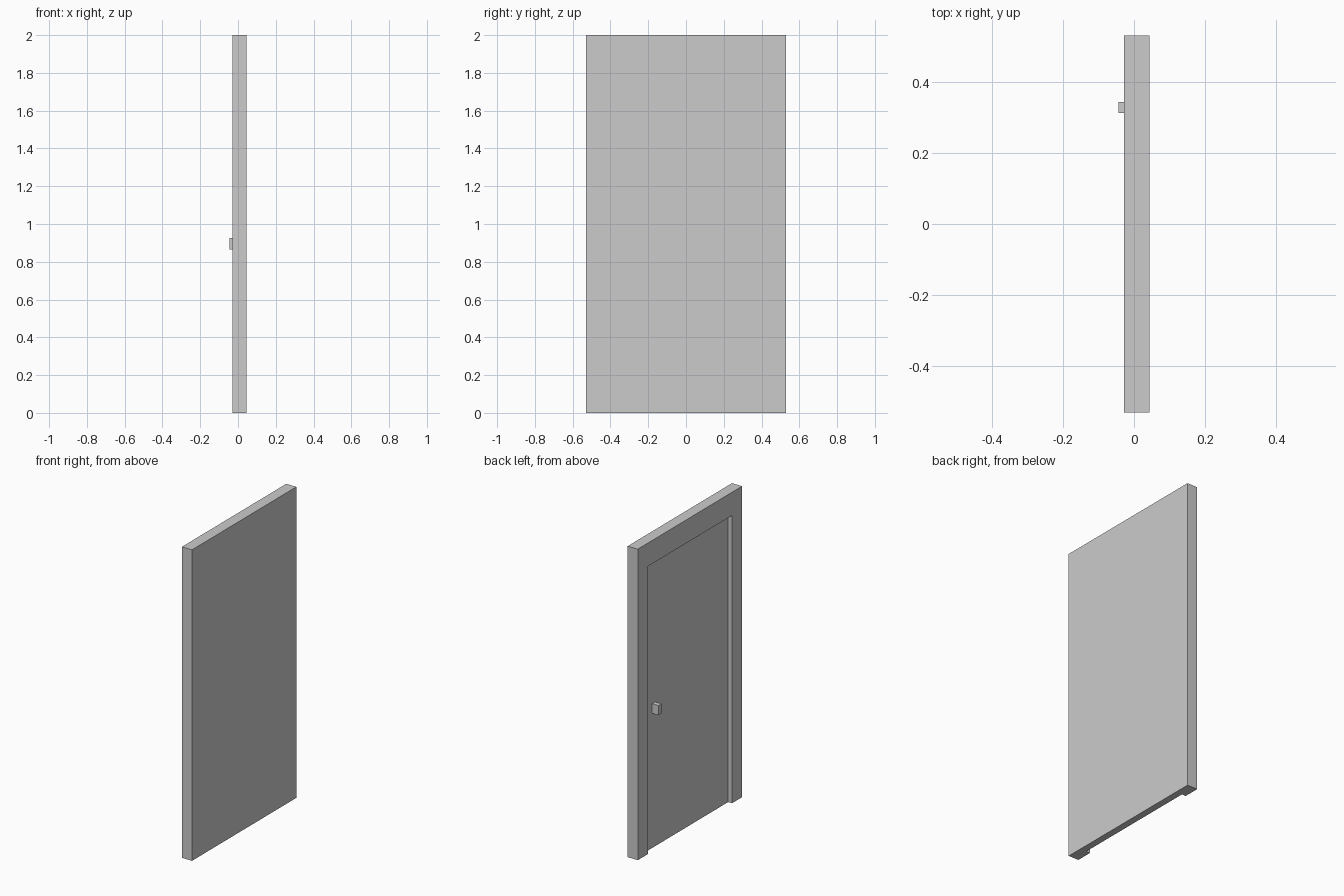
import bpy

if "Cube" in bpy.data.objects:
    bpy.data.objects.remove(bpy.data.objects["Cube"])


def box(name, x0, x1, y0, y1, z0, z1):
    """Axis-aligned box from its limits."""
    bpy.ops.mesh.primitive_cube_add(size=1)
    ob = bpy.context.object
    ob.name = name
    c = ((x0 + x1) / 2, (y0 + y1) / 2, (z0 + z1) / 2)
    s = (x1 - x0, y1 - y0, z1 - z0)
    for v in ob.data.vertices:
        v.co = [v.co[i] * s[i] + c[i] for i in range(3)]
    return ob


FRONT, PANEL, BACK = -0.028, 0.0, 0.044   # depth of frame face, door leaf, rear face

# Door slab with its frame, one solid
door = box("door_and_frame", FRONT, BACK, -0.53, 0.53, 0, 2)

# Recess that leaves the jambs and header standing proud, open at the floor
recess = box("recess_cutter", FRONT - 0.1, PANEL, -0.428, 0.428, -0.1, 1.85)
recess.hide_render = True
cut = door.modifiers.new("recess", 'BOOLEAN')
cut.operation = 'DIFFERENCE'
cut.solver = 'EXACT'
cut.object = recess
bpy.context.view_layer.objects.active = door
bpy.ops.object.modifier_apply(modifier=cut.name)
bpy.data.objects.remove(recess)

# Handle standing off the door leaf
box("handle", -0.044, PANEL, 0.312, 0.343, 0.865, 0.927)
